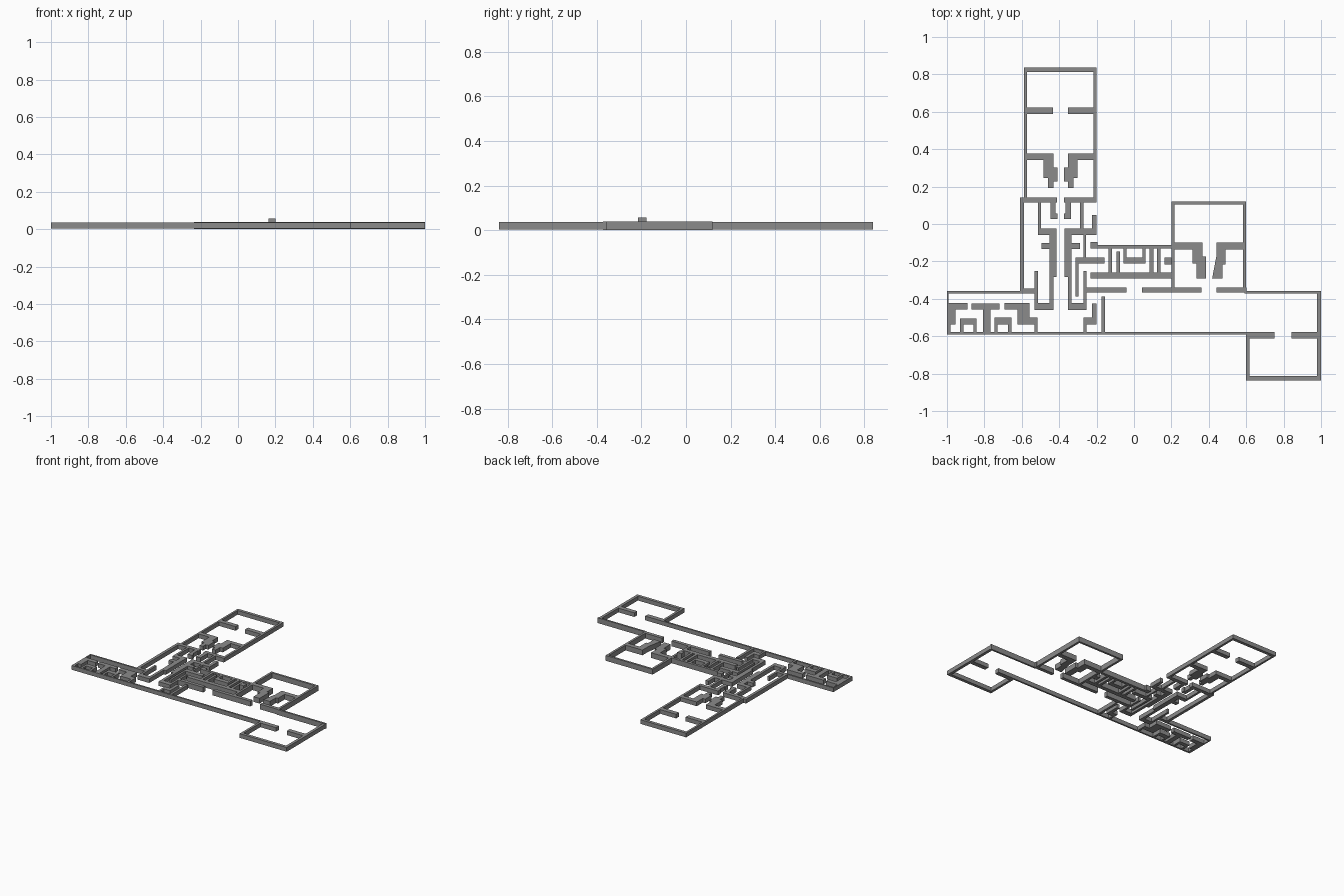
import bpy, bmesh

# Dark grey wall colour
DARK = bpy.data.materials.new("dark_grey")
DARK.diffuse_color = (0.26, 0.26, 0.26, 1)


def mirrored(rects, axis):
    """Rectangles plus their copies mirrored about x = axis."""
    return rects + [(2 * axis - b, 2 * axis - a, c, d) for a, b, c, d in rects]


def u_shape(x0, x1, y0, y1, yleg, t=0.017):
    """Thick bar (y0..y1) with two thin legs reaching yleg."""
    lo, hi = min(y0, yleg), max(y1, yleg)
    return [(x0, x1, y0, y1), (x0, x0 + t, lo, hi), (x1 - t, x1, lo, hi)]


def walls(name, rects, z0=0.004, z1=0.036):
    """Union of plan rectangles (x0, x1, y0, y1) raised to a wall."""
    xs = sorted({round(v, 4) for r in rects for v in r[:2]})
    ys = sorted({round(v, 4) for r in rects for v in r[2:]})
    bm = bmesh.new()
    cache = {}

    def vert(x, y):
        if (x, y) not in cache:
            cache[x, y] = bm.verts.new((x, y, z0))
        return cache[x, y]

    for xa, xb in zip(xs, xs[1:]):
        for ya, yb in zip(ys, ys[1:]):
            cx, cy = (xa + xb) / 2, (ya + yb) / 2
            if any(a < cx < b and c < cy < d for a, b, c, d in rects):
                bm.faces.new([vert(xa, ya), vert(xb, ya), vert(xb, yb), vert(xa, yb)])
    return finish(name, bm, z1 - z0)


def finish(name, bm, height):
    """Turn a flat plan into a wall of the given height."""
    me = bpy.data.meshes.new(name)
    bm.to_mesh(me)
    bm.free()
    me.materials.append(DARK)
    ob = bpy.data.objects.new(name, me)
    ob.location.y = -0.004  # centres the plan
    bpy.context.collection.objects.link(ob)
    mod = ob.modifiers.new("height", 'SOLIDIFY')
    mod.thickness = height
    mod.offset = 1
    return ob


AXIS = -0.3925  # symmetry line of the north wing and hub

# North wing: outer walls
walls("north_wing_outer", [
    (-.588, -.2, .818, .842), (-.588, -.573, .14, .842), (-.217, -.2, .118, .842)])
# North wing: cross walls and stepped piers
walls("north_wing_partitions", mirrored([
    (-.575, -.433, .592, .627),
    (-.575, -.431, .346, .38), (-.484, -.431, .25, .38),
    (-.461, -.431, .196, .306), (-.431, -.41, .23, .306)], AXIS))

# Central hub: paired walls along the hallway
walls("hub_paired_walls", mirrored([
    (-.585, -.412, .118, .147), (-.447, -.42, .03, .147), (-.447, -.41, .03, .059),
    (-.514, -.497, -.055, .118), (-.514, -.414, -.055, -.021),
    (-.436, -.414, -.28, -.021), (-.452, -.431, -.455, -.055),
    (-.495, -.436, -.13, -.098), (-.531, -.431, -.456, -.418),
    (-.531, -.514, -.456, -.248)], AXIS))
# Central hub: single walls
walls("hub_west_wall", [
    (-.61, -.588, -.362, .147), (-.61, -.527, -.362, -.34), (-.6, -.57, .118, .147)])
walls("hub_east_walls", [
    (-.29, -.2, -.055, -.021), (-.225, -.2, -.055, .053),
    (-.27, -.257, -.18, -.055), (-.313, -.158, -.207, -.174),
    (-.313, -.297, -.383, -.174)])

# West wing and long south wall
walls("west_wing_outer", [
    (-1, -.527, -.367, -.354), (-1, -.991, -.586, -.354), (-1, .75, -.586, -.573)])
# West wing: stalls and niches
walls("west_wing_partitions", [
    (-.993, -.891, -.453, -.418), (-.993, -.955, -.533, -.418), (-.993, -.98, -.575, -.533),
    (-.87, -.72, -.453, -.42), (-.806, -.768, -.575, -.453),
    (-.693, -.56, -.453, -.418), (-.624, -.56, -.533, -.418),
    (-.624, -.517, -.533, -.495), (-.533, -.517, -.575, -.495),
    *u_shape(-.929, -.841, -.533, -.501, -.575),
    *u_shape(-.747, -.656, -.533, -.497, -.575)])
# Entrance corner beside the hub
walls("entrance_walls", [
    (-.225, -.2, -.533, -.42), (-.27, -.2, -.533, -.497), (-.27, -.254, -.575, -.497),
    (-.174, -.155, -.575, -.383)])

# East wing: cell row and corridor walls
E = dict(z0=0, z1=0.04)
walls("east_wing_cells", [
    (-.233, -.195, -.126, -.091), (-.2, .206, -.126, -.107), (-.233, .206, -.287, -.255),
    (-.137, -.118, -.27, -.12), (-.094, -.076, -.28, -.142),
    *u_shape(-.056, .062, -.207, -.174, -.12),
    (.083, .104, -.28, -.12), (.124, .142, -.28, -.12)], **E)
walls("east_wing_corridor_wall", [
    (-.235, -.04, -.362, -.335), (.042, .361, -.362, -.335), (.442, .602, -.362, -.335),
    (.59, 1, -.367, -.353)], **E)
walls("corridor_wall_end", [(-.262, -.235, -.362, -.335)])
# One raised block
walls("raised_block", [(.162, .2, -.212, -.174)], z0=0, z1=0.058)
# East hall
walls("east_hall_outer", [
    (.2, .217, -.35, .123), (.2, .6, .107, .123), (.583, .6, -.35, .123)], **E)
walls("east_hall_piers", [
    (.21, .367, -.132, -.096), (.313, .367, -.207, -.096), (.335, .386, -.287, -.169),
    (.442, .59, -.132, -.096), (.44, .49, -.18, -.096)], **E)
# Slanted pier
bm = bmesh.new()
bm.faces.new([bm.verts.new((x, y, 0)) for x, y in
              [(.418, -.287), (.474, -.287), (.474, -.212), (.49, -.212),
               (.49, -.17), (.44, -.17)]])
finish("east_hall_slanted_pier", bm, 0.04)

# South-east room
walls("south_east_room", [
    (.978, 1, -.834, -.36), (.6, .618, -.834, -.573), (.6, 1, -.834, -.81),
    (.6, .75, -.608, -.573), (.843, .985, -.608, -.573)])
